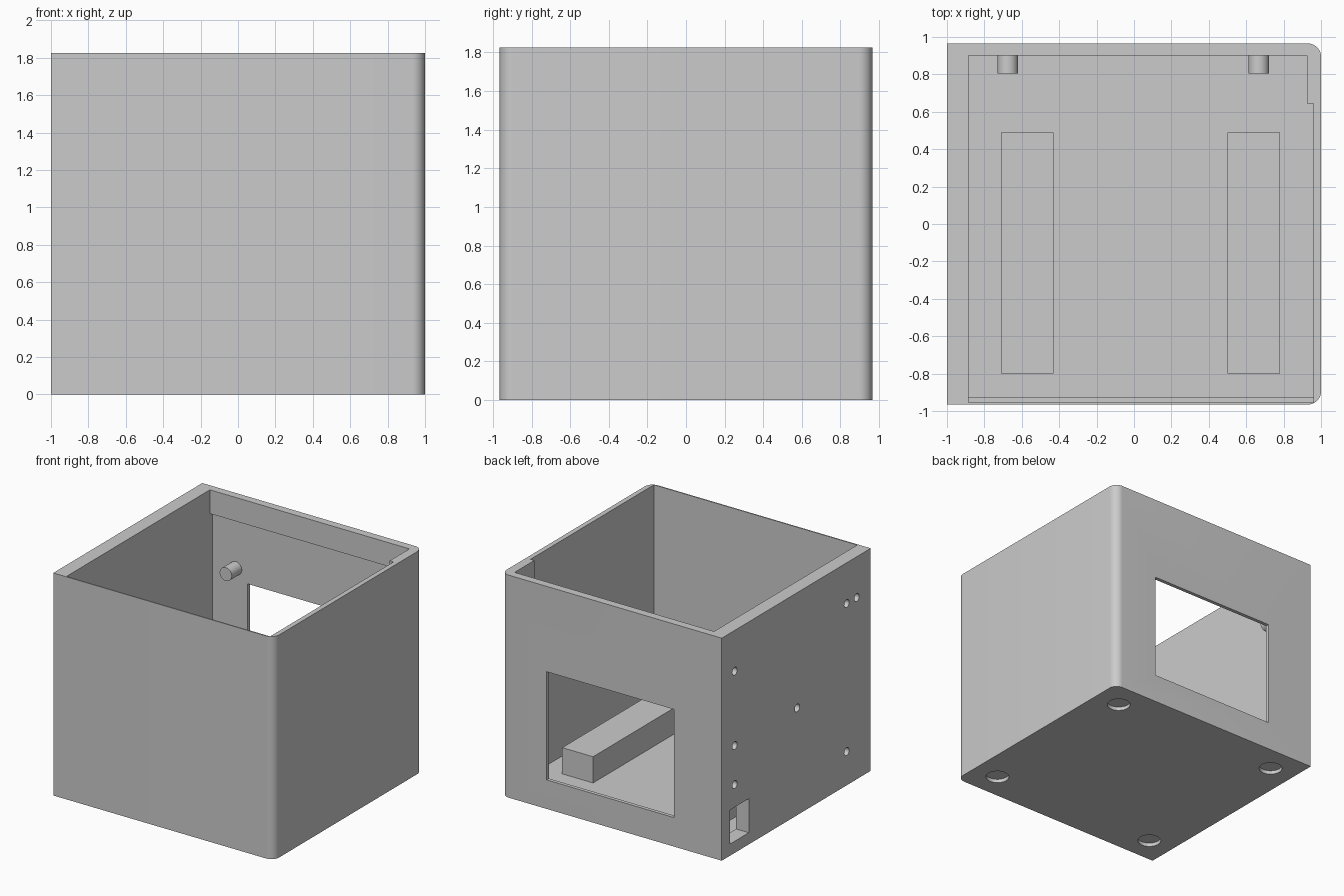
import bpy, bmesh
from math import cos, sin, pi, radians
from mathutils import Matrix

if "Cube" in bpy.data.objects:
    bpy.data.objects.remove(bpy.data.objects["Cube"])

grey = bpy.data.materials.new("plain grey")
grey.use_nodes = True
COLOUR = (0.6, 0.6, 0.6, 1)
grey.diffuse_color = COLOUR
grey.node_tree.nodes["Principled BSDF"].inputs["Base Color"].default_value = COLOUR

HX, HY, H = 1.0, 0.965, 1.825     # half width, half depth, height
FLOOR, LEDGE = 0.055, 1.63        # floor top, underside of the rear lip


def finish(name, bm):
    bmesh.ops.recalc_face_normals(bm, faces=bm.faces)
    mesh = bpy.data.meshes.new(name)
    bm.to_mesh(mesh)
    bm.free()
    mesh.materials.append(grey)
    ob = bpy.data.objects.new(name, mesh)
    bpy.context.collection.objects.link(ob)
    return ob


def box(name, xs, ys, zs):
    bm = bmesh.new()
    bmesh.ops.create_cube(bm, size=1)
    for v in bm.verts:
        for i, (lo, hi) in enumerate((xs, ys, zs)):
            v.co[i] = hi if v.co[i] > 0 else lo
    return finish(name, bm)


def cylinder(name, centre, radius, length, axis, sides=32):
    bm = bmesh.new()
    turn = {"x": Matrix.Rotation(pi / 2, 4, "Y"),
            "y": Matrix.Rotation(pi / 2, 4, "X"),
            "z": Matrix()}[axis]
    bmesh.ops.create_cone(bm, cap_ends=True, segments=sides, radius1=radius,
                          radius2=radius, depth=length,
                          matrix=Matrix.Translation(centre) @ turn)
    return finish(name, bm)


def smooth(ob):
    bpy.ops.object.select_all(action="DESELECT")
    ob.select_set(True)
    bpy.context.view_layer.objects.active = ob
    bpy.ops.object.shade_smooth_by_angle(angle=radians(30))


# Housing block: square corners at -x, rounded corners at +x
R, STEPS = 0.07, 10
outline = [(-HX, HY), (-HX, -HY)]
for sign, start in ((-1, -pi / 2), (1, 0)):
    for i in range(STEPS + 1):
        a = start + i * pi / 2 / STEPS
        outline.append((HX - R + R * cos(a), sign * (HY - R) + R * sin(a)))
bm = bmesh.new()
base = bm.faces.new([bm.verts.new((x, y, 0)) for x, y in outline])
top = bmesh.ops.extrude_face_region(bm, geom=[base])["geom"]
bmesh.ops.translate(bm, vec=(0, 0, H),
                    verts=[g for g in top if isinstance(g, bmesh.types.BMVert)])
housing = finish("housing", bm)

# Cavity: lower room, thin front opening, and mouth framed by the rear lip
inner = (-0.885, 0.96)
cutters = [
    box("lower_cavity", inner, (-0.925, 0.935), (FLOOR, LEDGE)),
    box("front_cavity", inner, (-0.955, 0.645), (0.27, 2)),
    box("mouth_cavity", (inner[0], 0.925), (0, 0.9), (1.5, 2)),
    box("window_cutter", (-0.568, 0.588), (0.8, 1.1), (0.238, 1.125)),
    box("port_cutter", (-1.1, -0.8), (0.615, 0.861), (0.096, 0.375)),
]

# Blind screw holes in the thick side wall
for y, z in ((0.797, 1.49), (0.797, 0.88), (0.797, 0.56), (-0.013, 0.88),
             (-0.654, 1.49), (-0.784, 1.49), (-0.654, 0.276)):
    cutters.append(cylinder("screw_hole", (-HX, y, z), 0.032, 0.18, "x", 20))

# Shallow round recesses for feet underneath
for sx in (-1, 1):
    for sy in (-1, 1):
        cutters.append(cylinder("foot_recess", (sx * 0.778, sy * 0.74, 0),
                                0.09, 0.06, "z"))

for cutter in cutters:
    cutter.hide_render = True
    mod = housing.modifiers.new(cutter.name, "BOOLEAN")
    mod.operation, mod.solver, mod.object = "DIFFERENCE", "EXACT", cutter

# Bake the cuts and discard the cutters
graph = bpy.context.evaluated_depsgraph_get()
housing.data = bpy.data.meshes.new_from_object(housing.evaluated_get(graph))
housing.modifiers.clear()
for cutter in cutters:
    bpy.data.objects.remove(cutter)
smooth(housing)

# Two support rails on the floor
for name, xs in (("right_rail", (-0.71, -0.43)), ("left_rail", (0.5, 0.78))):
    box(name, xs, (-0.8, 0.49), (FLOOR - 0.005, 0.27))

# Two pegs on the inside of the back wall
for name, x in (("right_peg", -0.675), ("left_peg", 0.667)):
    smooth(cylinder(name, (x, 0.875, 1.225), 0.055, 0.14, "y"))
